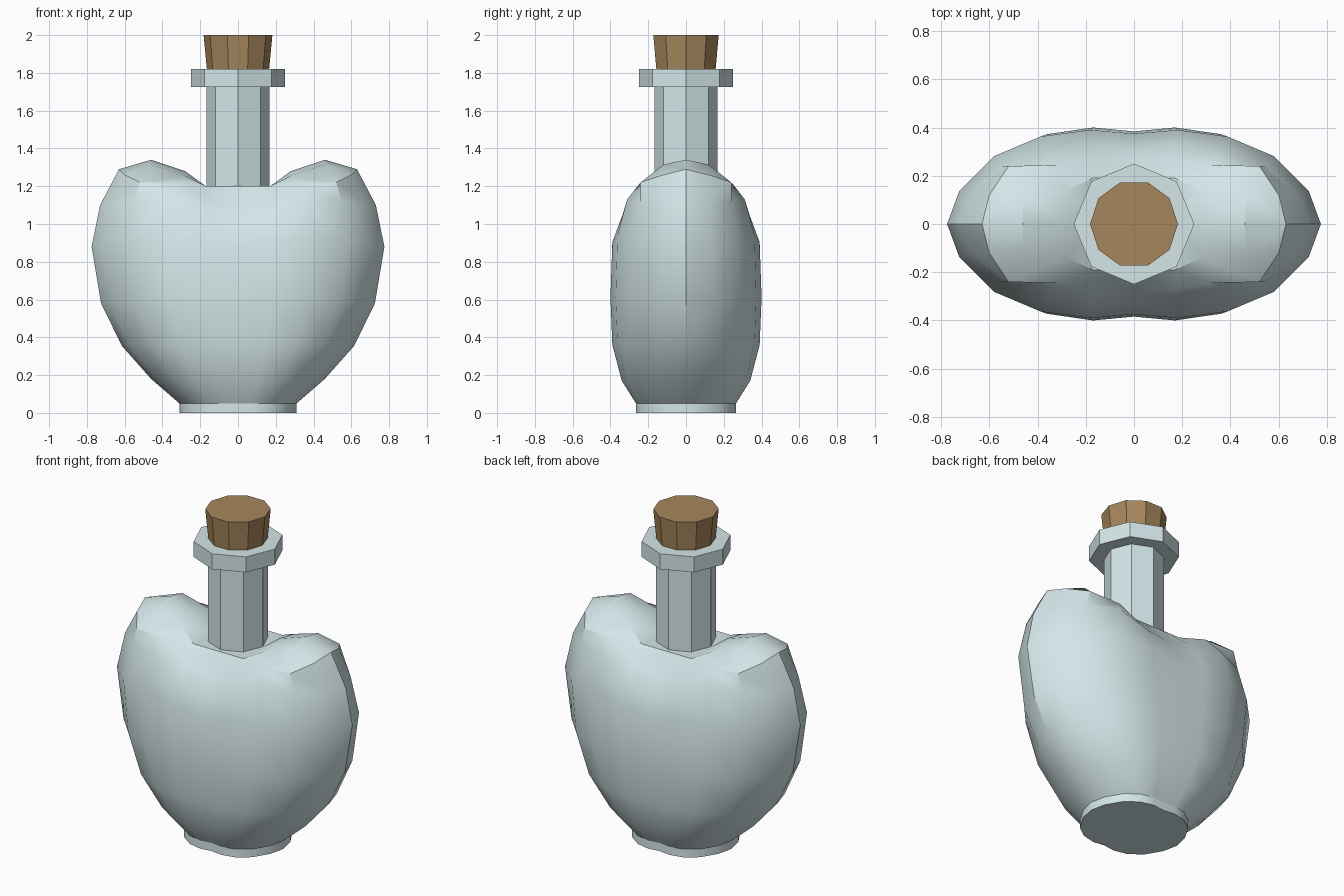
import bpy, bmesh, math

if "Cube" in bpy.data.objects:
    bpy.data.objects.remove(bpy.data.objects["Cube"])


def material(name, color):
    m = bpy.data.materials.new(name)
    m.diffuse_color = color
    m.use_nodes = True
    m.node_tree.nodes["Principled BSDF"].inputs["Base Color"].default_value = m.diffuse_color
    return m


glass = material("pale_glass", (0.66, 0.79, 0.81, 1))
brown = material("cork_brown", (0.38, 0.24, 0.11, 1))


def finish(bm, name, mat, smooth=None):
    bmesh.ops.recalc_face_normals(bm, faces=bm.faces)
    me = bpy.data.meshes.new(name)
    bm.to_mesh(me)
    bm.free()
    ob = bpy.data.objects.new(name, me)
    bpy.context.collection.objects.link(ob)
    me.materials.append(mat)
    if smooth:
        bpy.ops.object.select_all(action='DESELECT')
        ob.select_set(True)
        bpy.context.view_layer.objects.active = ob
        bpy.ops.object.shade_smooth_by_angle(angle=math.radians(smooth))
    return ob


def lathe(name, profile, sides, mat):
    bm = bmesh.new()
    rings = [[bm.verts.new((r * math.cos(math.tau * i / sides),
                            r * math.sin(math.tau * i / sides), z))
              for i in range(sides)] for r, z in profile]
    for a, b in zip(rings, rings[1:]):
        for i in range(sides):
            j = (i + 1) % sides
            bm.faces.new((a[i], a[j], b[j], b[i]))
    bm.faces.new(rings[0][::-1])
    bm.faces.new(rings[-1])
    return finish(bm, name, mat)


# Heart-shaped body: one quarter lofted from rings, then mirrored twice
plan = [(1, 0), (.935, .35), (.75, .72), (.5, .93), (.235, 1), (0, .96)]
blend = [0, .2, .6, 1, 1, 1]
dip_w = [0, 0, 0, 0, .6, 1]
# half width, half depth, z at the side, z at the front, dip at the middle
levels = [(.31, .265, 0, 0, 0), (.31, .265, .05, .05, 0), (.46, .34, .18, .17, 0),
          (.615, .39, .355, .36, 0), (.725, .40, .58, .61, 0),
          (.775, .39, .88, .94, .06), (.73, .335, 1.10, 1.13, .13)]
bm = bmesh.new()
rings = []
for w, d, zs, zf, dip in levels:
    rings.append([bm.verts.new((w * px, d * py, zs + (zf - zs) * t - dip * k))
                  for (px, py), t, k in zip(plan, blend, dip_w)])
rim = [(.63, 0, 1.29), (.60, .12, 1.26), (.52, .24, 1.22),
       (.31, .245, 1.215), (.17, .27, 1.12), (0, .275, 1.08)]
rings.append([bm.verts.new(p) for p in rim])
for a, b in zip(rings, rings[1:]):
    for i in range(5):
        bm.faces.new((a[i], a[i + 1], b[i + 1], b[i]))
bm.faces.new([bm.verts.new((0, 0, 0))] + rings[0])

# Shoulder lobes and the saddle around the neck
mid = [bm.verts.new(p) for p in [(.46, .12, 1.315), (.28, .14, 1.255),
                                 (.17, .19, 1.2), (0, .19, 1.2)]]
spine = [bm.verts.new(p) for p in [(.46, 0, 1.34), (.28, 0, 1.28),
                                   (.17, 0, 1.2), (0, 0, 1.2)]]
top = rings[-1]
bm.faces.new((top[0], top[1], mid[0], spine[0]))
bm.faces.new((top[1], top[2], mid[0]))
for i in range(3):
    bm.faces.new((top[i + 2], top[i + 3], mid[i + 1], mid[i]))
    bm.faces.new((mid[i], mid[i + 1], spine[i + 1], spine[i]))
for axis in 'XY':
    bmesh.ops.mirror(bm, geom=bm.verts[:] + bm.edges[:] + bm.faces[:],
                     axis=axis, merge_dist=0.0005)
bmesh.ops.remove_doubles(bm, verts=bm.verts, dist=0.0005)
bmesh.ops.dissolve_faces(bm, faces=[f for f in bm.faces
                                    if all(abs(v.co.z) < 1e-5 for v in f.verts)])
finish(bm, "heart_bottle_body", glass, smooth=30)

# Neck, lip and stopper
lathe("bottle_neck", [(.168, 1.12), (.168, 1.74)], 8, glass)
lathe("bottle_lip", [(.25, 1.725), (.25, 1.82)], 8, glass)
lathe("cork_stopper", [(.155, 1.75), (.165, 1.82), (.182, 2.0)], 10, brown)
